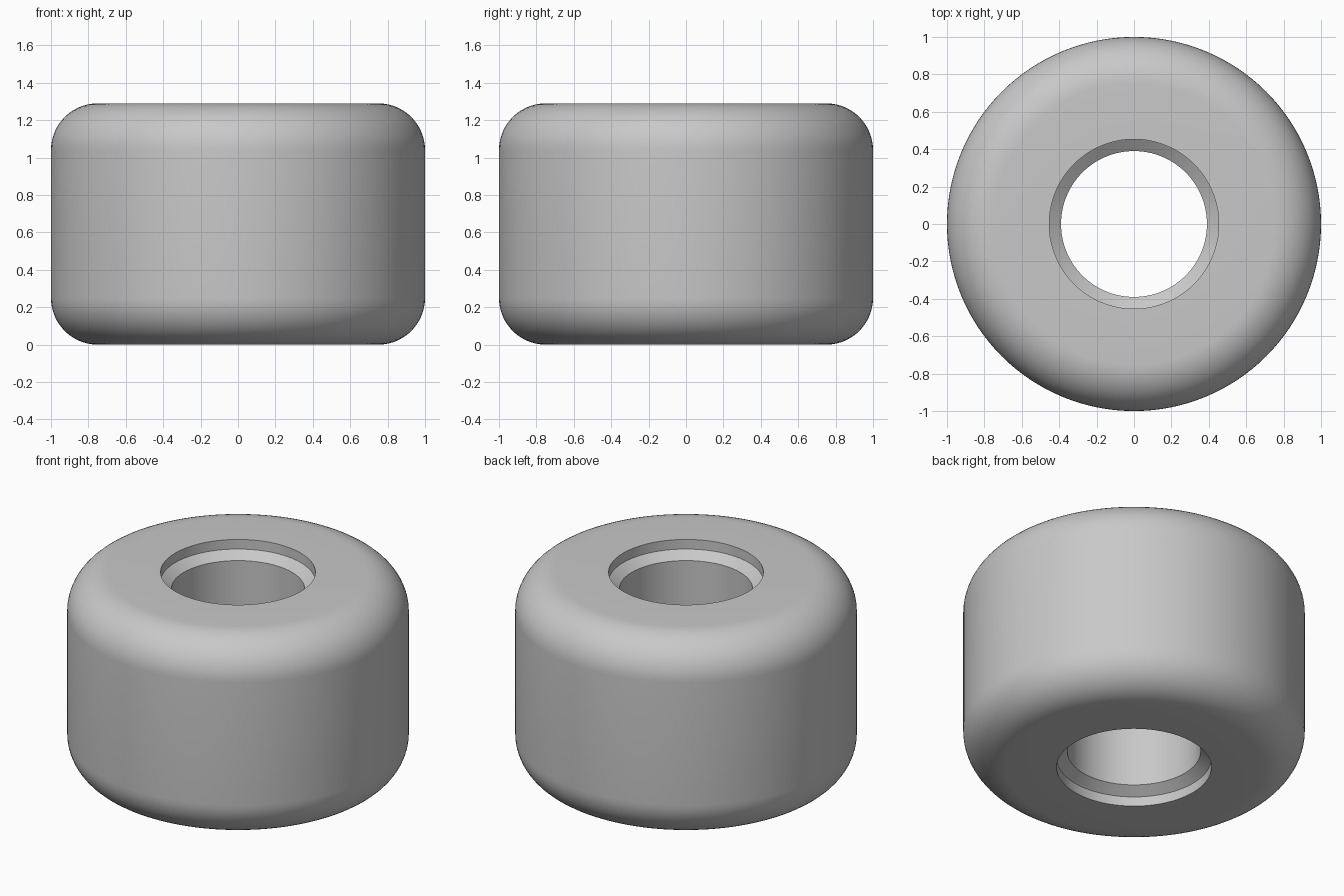
import bpy
import bmesh
from math import cos, sin, pi, radians
from mathutils import Vector

if "Cube" in bpy.data.objects:
    bpy.data.objects.remove(bpy.data.objects["Cube"])

HEIGHT, RADIUS, FILLET = 1.29, 1.0, 0.25
BORE, RECESS = 0.39, 0.453
WALL_DEPTH, CONE_DEPTH = 0.062, 0.107
ARC_STEPS, SEGMENTS = 14, 128

# Upper half of the cross-section, from the bore out to the tread
half = [(BORE, HEIGHT - CONE_DEPTH), (RECESS, HEIGHT - WALL_DEPTH), (RECESS, HEIGHT)]
for i in range(ARC_STEPS + 1):
    a = pi / 2 * (1 - i / ARC_STEPS)
    half.append((RADIUS - FILLET + FILLET * cos(a), HEIGHT - FILLET + FILLET * sin(a)))

# Mirror it to close the section
profile = half + [(r, HEIGHT - z) for r, z in reversed(half)]

# Revolve the section into the wheel
bm = bmesh.new()
verts = [bm.verts.new((r, 0, z)) for r, z in profile]
edges = [bm.edges.new((v, verts[(i + 1) % len(verts)])) for i, v in enumerate(verts)]
bmesh.ops.spin(bm, geom=verts + edges, cent=Vector(), axis=Vector((0, 0, 1)),
               angle=2 * pi, steps=SEGMENTS)
bmesh.ops.remove_doubles(bm, verts=bm.verts[:], dist=0.0005)
bmesh.ops.recalc_face_normals(bm, faces=bm.faces[:])
mesh = bpy.data.meshes.new("wheel")
bm.to_mesh(mesh)
bm.free()

wheel = bpy.data.objects.new("wheel", mesh)
bpy.context.collection.objects.link(wheel)

# Plain grey material
grey = bpy.data.materials.new("grey")
grey.use_nodes = True
colour = (0.58, 0.58, 0.58, 1)
grey.diffuse_color = colour
grey.node_tree.nodes["Principled BSDF"].inputs["Base Color"].default_value = colour
mesh.materials.append(grey)

# Smooth shading with sharp rims
bpy.ops.object.select_all(action="DESELECT")
wheel.select_set(True)
bpy.context.view_layer.objects.active = wheel
bpy.ops.object.shade_smooth_by_angle(angle=radians(30))
